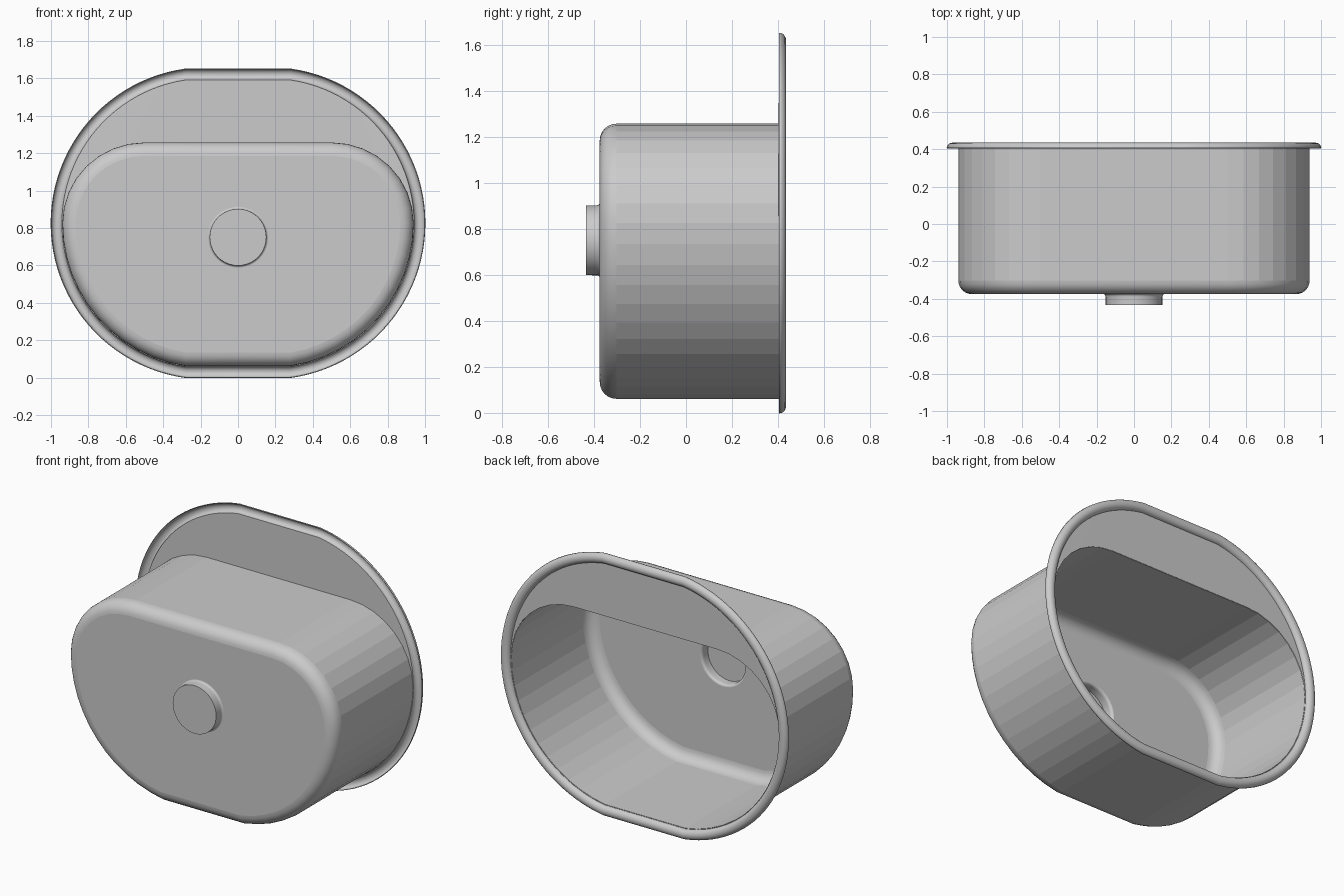
import bpy, bmesh
from math import sin, cos, pi, acos
from mathutils import Vector

cube = bpy.data.objects.get("Cube")
if cube:
    bpy.data.objects.remove(cube)

MID = 0.825      # height of the widest point
FLAT = 0.28      # half length of the straight edges
DECK = 0.405     # depth of the flat deck
FLOOR = -0.373   # depth of the basin floor
FILLET = 0.07
EDGE = 0.063     # basin inset from the outer rim

steel = bpy.data.materials.new("brushed steel grey")
steel.use_nodes = True
steel.diffuse_color = (0.6, 0.6, 0.6, 1)
steel.node_tree.nodes["Principled BSDF"].inputs["Base Color"].default_value = (0.6, 0.6, 0.6, 1)


def arc(d, count, side):
    """Large side arc, from the widest point to the straight edge."""
    r = 0.833 - d
    end = acos((FLAT - 0.167) / r)
    return [Vector((0.167 + r * cos(end * i / count), MID + side * r * sin(end * i / count)))
            for i in range(count + 1)]


def rim_half(d):
    return arc(d, 24, -1)[::-1] + arc(d, 24, 1)[1:]


def basin_half(d):
    upper = [Vector((0.5 + (0.5 - d) * cos(pi / 2 * i / 8), MID + (0.493 - d) * sin(pi / 2 * i / 8)))
             for i in range(1, 9)]
    return arc(d, 12, -1)[::-1] + upper


def split(half):
    """Subdivide the basin half so it matches the rim point for point."""
    out = []
    for i in range(len(half) - 1):
        n = 2 if i < 12 else 3
        out += [half[i].lerp(half[i + 1], k / n) for k in range(n)]
    return out + [half[-1]]


def ring(bm, half, y):
    full = half + [Vector((-p.x, p.y)) for p in reversed(half)]
    return [bm.verts.new((p.x, y, p.y)) for p in full]


def circle(bm, r, y):
    return [bm.verts.new((r * cos(2 * pi * i / 40), y, 0.75 + r * sin(2 * pi * i / 40)))
            for i in range(40)]


def bridge(bm, a, b, smooth):
    n = len(a)
    for i in range(n):
        f = bm.faces.new((a[i], a[(i + 1) % n], b[(i + 1) % n], b[i]))
        f.smooth = smooth


def loft(bm, rings, smooth):
    for a, b in zip(rings, rings[1:]):
        bridge(bm, a, b, smooth)


def finish(bm, name):
    bmesh.ops.recalc_face_normals(bm, faces=bm.faces[:])
    mesh = bpy.data.meshes.new(name)
    bm.to_mesh(mesh)
    bm.free()
    mesh.materials.append(steel)
    ob = bpy.data.objects.new(name, mesh)
    bpy.context.collection.objects.link(ob)
    mod = ob.modifiers.new("sheet", "SOLIDIFY")
    mod.thickness = 0.004
    mod.offset = 0
    return ob


# Rolled rim, hollow underneath, with the flat deck inside it
bm = bmesh.new()
rolls = [ring(bm, rim_half(0.03 - 0.03 * cos(pi * i / 10)), DECK + 0.028 * sin(pi * i / 10))
         for i in range(11)]
loft(bm, rolls, True)
bridge(bm, rolls[-1], ring(bm, split(basin_half(EDGE)), DECK), False)
finish(bm, "rim_and_deck")

# Basin: faceted wall, rounded floor edge, floor with a drain opening
bm = bmesh.new()
top = ring(bm, basin_half(EDGE), DECK)
fillet = [ring(bm, basin_half(EDGE + FILLET * (1 - cos(pi / 2 * i / 6))),
               FLOOR + FILLET * (1 - sin(pi / 2 * i / 6))) for i in range(7)]
bridge(bm, top, fillet[0], False)
loft(bm, fillet, True)
hole = circle(bm, 0.162, FLOOR)
edges = [bm.edges.new((hole[i], hole[(i + 1) % 40])) for i in range(40)]
last = fillet[-1]
edges += [bm.edges.get((last[i], last[(i + 1) % len(last)])) for i in range(len(last))]
bmesh.ops.triangle_fill(bm, edges=edges, use_beauty=True, normal=(0, -1, 0))

# Drain cup with a small flare where it leaves the floor
flare = [hole] + [circle(bm, 0.162 - 0.012 * sin(pi / 2 * i / 4),
                         FLOOR - 0.016 * (1 - cos(pi / 2 * i / 4))) for i in range(1, 5)]
loft(bm, flare, True)
cup = circle(bm, 0.15, -0.433)
bridge(bm, flare[-1], cup, True)
bm.faces.new(cup)
finish(bm, "basin_with_drain")
